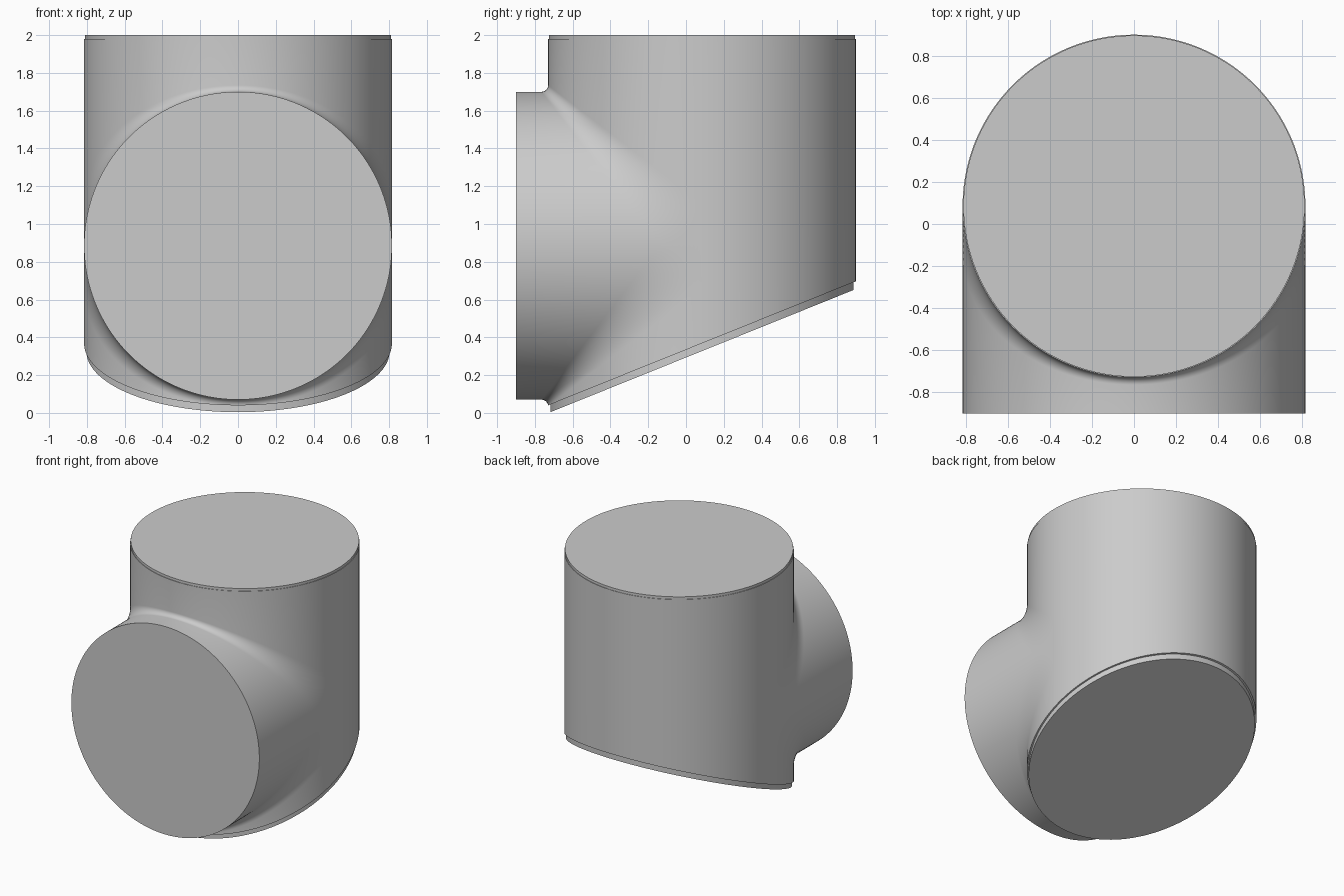
import bpy, bmesh, math

cube = bpy.data.objects.get("Cube")
if cube:
    bpy.data.objects.remove(cube, do_unlink=True)

R = 0.815            # radius of both pipes
YC = 0.085           # axis of the upright pipe
ZC = 0.885           # axis of the branch pipe
FRONT = -0.9
BODY_TOP = 1.98
SLICES, ARC = 96, 10

grey = bpy.data.materials.new("Plain grey")
grey.use_nodes = True
colour = (0.6, 0.6, 0.6, 1)
grey.diffuse_color = colour
grey.node_tree.nodes["Principled BSDF"].inputs["Base Color"].default_value = colour


def slant(y):
    """Height of the sloping lower end."""
    return 0.04 + 0.403 * (y + 0.73)


def finish(bm, name):
    bmesh.ops.remove_doubles(bm, verts=bm.verts, dist=1e-5)
    bmesh.ops.recalc_face_normals(bm, faces=bm.faces)
    mesh = bpy.data.meshes.new(name)
    bm.to_mesh(mesh)
    bm.free()
    obj = bpy.data.objects.new(name, mesh)
    mesh.materials.append(grey)
    bpy.context.collection.objects.link(obj)
    bpy.ops.object.select_all(action='DESELECT')
    obj.select_set(True)
    bpy.context.view_layer.objects.active = obj
    bpy.ops.object.shade_smooth_by_angle(angle=math.radians(30))
    return obj


def section(h):
    """Outline (y, z) of the joined pipes where both have half-width h."""
    gap = 0.035 + 0.19 * (1 - h / R)      # fillet widens towards the sides
    wall = YC - h

    def fillet(sign):
        pts = []
        for i in range(ARC + 1):
            a = math.pi / 2 * i / ARC
            y = wall - gap + gap * math.cos(a)
            z = ZC + sign * (h + gap - gap * math.sin(a))
            pts.append((y, max(z, slant(wall) + 0.001)))
        return pts

    return ([(YC + h, BODY_TOP), (YC + h, slant(YC + h)), (wall, slant(wall))]
            + fillet(-1) + [(FRONT, ZC - h), (FRONT, ZC + h)]
            + fillet(1)[::-1] + [(wall, BODY_TOP)])


# Upright pipe and branch, filleted together, skinned across x
bm = bmesh.new()
rings = []
for s in range(SLICES + 1):
    t = math.pi * s / SLICES
    h = max(R * math.sin(t), 1e-7)
    rings.append([bm.verts.new((-R * math.cos(t), y, z)) for y, z in section(h)])
for a, b in zip(rings, rings[1:]):
    for i in range(len(a)):
        j = (i + 1) % len(a)
        bm.faces.new((a[i], a[j], b[j], b[i]))
# Close the small flat at each side, between the two fillets
for ring in (rings[0], rings[-1]):
    low, high = ring[3:4 + ARC], ring[6 + ARC:7 + 2 * ARC][::-1]
    for i in range(ARC):
        bm.faces.new((low[i], low[i + 1], high[i + 1], high[i]))
finish(bm, "pipe_body")


def lip(name, radius, lower, upper):
    """Slightly inset end disc between two height functions."""
    bm = bmesh.new()
    loops = []
    for height in (lower, upper):
        loop = []
        for s in range(2 * SLICES):
            t = math.pi * s / SLICES
            y = YC + radius * math.sin(t)
            loop.append(bm.verts.new((radius * math.cos(t), y, height(y))))
        bm.faces.new(loop)
        loops.append(loop)
    a, b = loops
    for i in range(len(a)):
        j = (i + 1) % len(a)
        bm.faces.new((a[i], a[j], b[j], b[i]))
    finish(bm, name)


# Lips on the flat top and the sloping bottom
lip("top_lip", R - 0.004, lambda y: BODY_TOP - 0.01, lambda y: 2.0)
lip("bottom_lip", R - 0.012, lambda y: slant(y) - 0.041, lambda y: slant(y) + 0.01)
